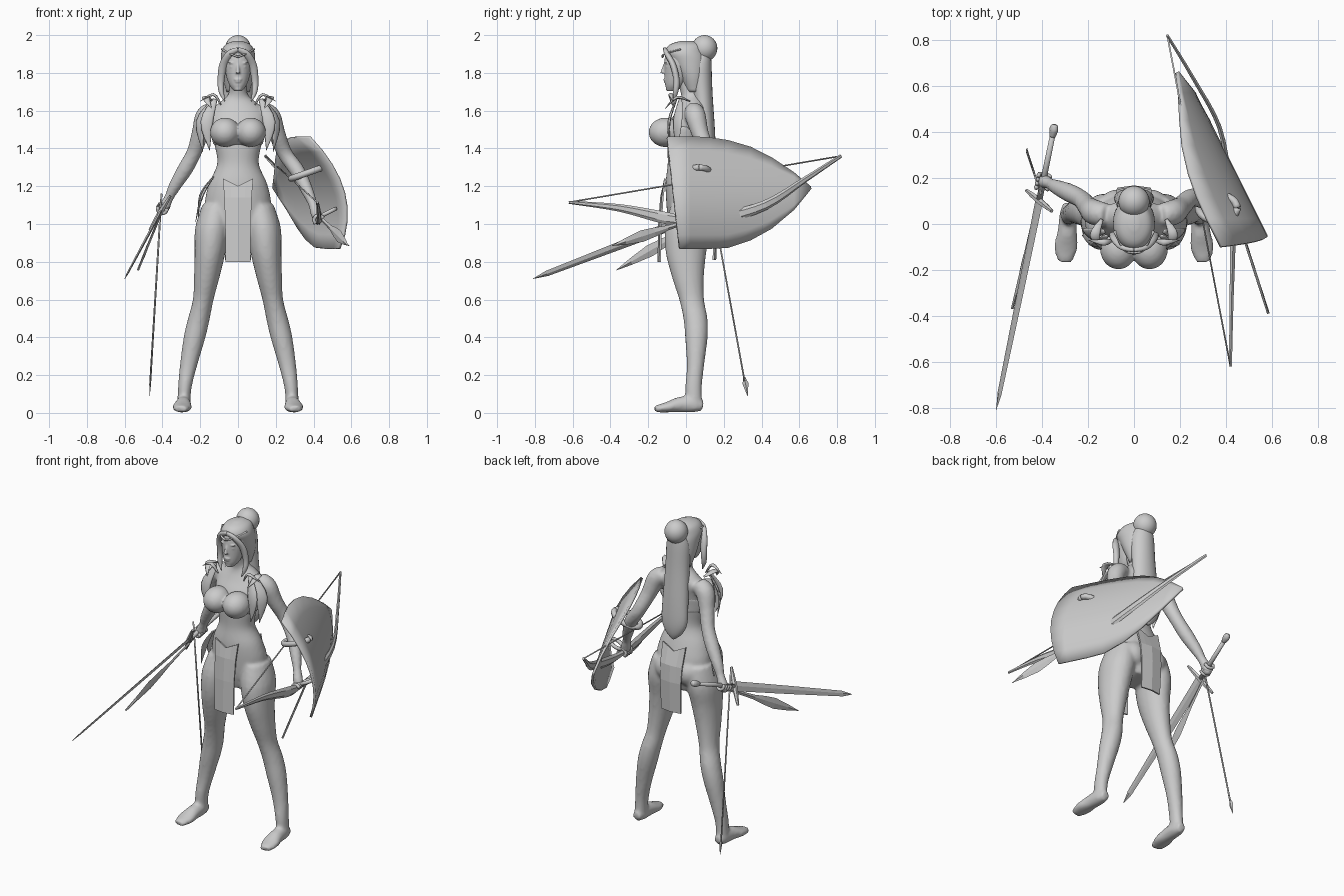
import bpy, bmesh, math
from mathutils import Vector, Matrix

default = bpy.data.objects.get("Cube")
if default:
    bpy.data.objects.remove(default)

grey = bpy.data.materials.new("plain grey")
grey.use_nodes = True
tone = (.6, .6, .6, 1)
grey.diffuse_color = tone
grey.node_tree.nodes["Principled BSDF"].inputs["Base Color"].default_value = tone


def finish(name, bm, smooth=True, voxel=None, relax=3, thickness=None):
    """Turn a bmesh into a named object with optional blending or thickness."""
    bmesh.ops.recalc_face_normals(bm, faces=bm.faces)
    for face in bm.faces:
        face.smooth = smooth
    mesh = bpy.data.meshes.new(name)
    bm.to_mesh(mesh)
    bm.free()
    obj = bpy.data.objects.new(name, mesh)
    bpy.context.collection.objects.link(obj)
    mesh.materials.append(grey)
    if voxel:
        remesh = obj.modifiers.new("blend", 'REMESH')
        remesh.mode = 'VOXEL'
        remesh.voxel_size = voxel
        remesh.use_smooth_shade = True
        soften = obj.modifiers.new("soften", 'SMOOTH')
        soften.iterations = relax
    if thickness:
        solid = obj.modifiers.new("thickness", 'SOLIDIFY')
        solid.thickness = thickness
        solid.offset = 0
    return obj


def curve_through(stations, steps):
    """Catmull-Rom interpolation of stations (x, y, z, half width, half depth)."""
    p = [Vector(s) for s in stations]
    out = []
    for i in range(len(p) - 1):
        a, b, c, d = p[max(i - 1, 0)], p[i], p[i + 1], p[min(i + 2, len(p) - 1)]
        for k in range(steps):
            t = k / steps
            out.append(b + (c - a) * (t / 2) + (a * 2 - b * 5 + c * 4 - d) * (t * t / 2)
                       + (b * 3 - a - c * 3 + d) * (t ** 3 / 2))
    return out + [p[-1]]


def loft(bm, stations, sides=16, across=(1, 0, 0), level=False, steps=4):
    """Skin elliptical rings along a path; level keeps the rings horizontal."""
    path = curve_through(stations, steps)
    rings = []
    for i, s in enumerate(path):
        centre = s.xyz
        ahead, behind = path[min(i + 1, len(path) - 1)], path[max(i - 1, 0)]
        t = Vector((0, 0, 1)) if level else (ahead.xyz - behind.xyz).normalized()
        u = Vector(across)
        u = (u - t * u.dot(t)).normalized()
        v = t.cross(u)
        angles = [math.tau * k / sides for k in range(sides)]
        rings.append([bm.verts.new(centre + u * (max(s[3], .001) * math.cos(a))
                                   + v * (max(s[4], .001) * math.sin(a))) for a in angles])
    for low, high in zip(rings, rings[1:]):
        for k in range(sides):
            n = (k + 1) % sides
            bm.faces.new((low[k], low[n], high[n], high[k]))
    bm.faces.new(rings[0][::-1])
    bm.faces.new(rings[-1])


def ball(bm, centre, size):
    place = Matrix.Translation(centre) @ Matrix.Diagonal((*size, 1))
    bmesh.ops.create_uvsphere(bm, u_segments=24, v_segments=16, radius=1, matrix=place)


def single(name, stations, smooth=True, **options):
    bm = bmesh.new()
    loft(bm, stations, **options)
    return finish(name, bm, smooth)


def flipped(stations, side):
    return [(s[0] * side, *s[1:]) for s in stations]


def upright(rows):
    """Centred rings given as (y, z, half width, half depth)."""
    return [(0, *r) for r in rows]


# Body: torso, legs, feet and arms blended into one skin
torso = upright([(.02, .93, .11, .09), (.02, 1.02, .165, .115), (.015, 1.12, .175, .12),
                 (0, 1.22, .152, .108), (-.01, 1.32, .11, .087), (-.01, 1.42, .125, .09),
                 (0, 1.52, .145, .095), (.03, 1.6, .14, .08), (.035, 1.65, .09, .062),
                 (.025, 1.69, .05, .052), (-.01, 1.78, .046, .046)])
leg = [(.115, .02, 1.1, .075, .1), (.135, .01, .98, .092, .122), (.148, 0, .85, .082, .108),
       (.165, .01, .72, .068, .085), (.184, .03, .6, .055, .066), (.207, .05, .5, .058, .064),
       (.23, .055, .4, .058, .06), (.262, .05, .25, .046, .046), (.282, .04, .13, .036, .044),
       (.287, .045, .02, .034, .042)]
foot = [(.285, .09, .036, .024, .026), (.287, .04, .045, .038, .043), (.29, -.03, .044, .042, .042),
        (.296, -.1, .03, .052, .028), (.303, -.165, .02, .032, .018)]
right_arm = [(-.12, .04, 1.6, .05, .05), (-.17, .05, 1.57, .056, .056), (-.2, .075, 1.48, .046, .046),
             (-.232, .11, 1.38, .04, .04), (-.28, .135, 1.29, .041, .041),
             (-.335, .16, 1.2, .033, .033), (-.365, .175, 1.14, .025, .025),
             (-.39, .185, 1.09, .03, .03), (-.405, .18, 1.05, .02, .02)]
left_arm = [(.12, .04, 1.6, .05, .05), (.17, .05, 1.57, .056, .056), (.205, .075, 1.48, .046, .046),
            (.25, .115, 1.37, .04, .04), (.315, .1, 1.28, .04, .04), (.365, .06, 1.18, .033, .033),
            (.395, .03, 1.11, .025, .025), (.415, .01, 1.05, .03, .03), (.43, 0, 1.01, .02, .02)]
bm = bmesh.new()
loft(bm, torso, sides=32, level=True)
for side in (1, -1):
    loft(bm, flipped(leg, side), sides=20, level=True)
    loft(bm, flipped(foot, side))
    ball(bm, (side * .075, .075, 1.05), (.078, .075, .085))
loft(bm, right_arm, across=(0, 1, 0))
loft(bm, left_arm, across=(0, 1, 0))
finish("body", bm, voxel=.011, relax=4)

# Bandeau top
bm = bmesh.new()
for side in (1, -1):
    ball(bm, (side * .068, -.108, 1.485), (.08, .09, .078))
loft(bm, upright([(-.012, 1.42, .132, .1), (-.01, 1.47, .142, .1), (-.005, 1.52, .148, .1)]),
     sides=32, level=True)
finish("bandeau_top", bm, voxel=.009, relax=4)

# Head with facial features
bm = bmesh.new()
loft(bm, upright([(-.075, 1.703, .02, .024), (-.06, 1.735, .045, .05), (-.042, 1.79, .064, .072),
                  (-.03, 1.86, .074, .085), (-.02, 1.92, .066, .08), (-.015, 1.96, .03, .04)]),
     sides=28, level=True)
loft(bm, [(0, -.108, 1.855, .006, .008), (0, -.122, 1.815, .009, .01), (0, -.126, 1.798, .014, .011)],
     sides=10, level=True)
ball(bm, (0, -.108, 1.765), (.022, .012, .006))
ball(bm, (0, -.106, 1.753), (.018, .012, .006))
ball(bm, (0, -.093, 1.716), (.02, .014, .012))
for side in (1, -1):
    ball(bm, (side * .03, -.098, 1.832), (.015, .01, .007))
    ball(bm, (side * .03, -.102, 1.853), (.023, .011, .005))
finish("head", bm, voxel=.005, relax=2)

# Hair: cap, bun, long tail, face locks and brow band
single("hair_cap", upright([(.045, 1.7, .06, .045), (.035, 1.78, .083, .072), (.015, 1.86, .09, .098),
                            (-.005, 1.91, .088, .105), (0, 1.95, .066, .085), (.005, 1.97, .02, .03)]),
       sides=32, level=True)
single("hair_tail", upright([(.09, 1.93, .04, .04), (.075, 1.85, .072, .06), (.085, 1.7, .076, .055),
                             (.105, 1.5, .084, .048), (.115, 1.37, .085, .042),
                             (.12, 1.3, .055, .03), (.125, 1.26, .01, .01)]), sides=24, level=True)
bm = bmesh.new()
ball(bm, (0, .098, 1.93), (.068, .068, .07))
finish("hair_bun", bm)
lock = [(.0, -.112, 1.925, .012, .01), (.045, -.1, 1.9, .02, .014), (.078, -.068, 1.84, .022, .016),
        (.09, -.05, 1.76, .018, .016), (.088, -.055, 1.7, .014, .014), (.07, -.065, 1.65, .003, .003)]
band = [(0, -.124, 1.885, .006, .007), (.04, -.112, 1.9, .005, .007), (.085, -.03, 1.925, .005, .007)]
for label, side in (("left", 1), ("right", -1)):
    single(label + "_hair_lock", flipped(lock, side), sides=12)
    single(label + "_brow_band", flipped(band, side), sides=8, across=(0, 0, 1))


# Leaf-shaped pads on the shoulders and right hip
def leaf(bm, base, middle, tip, width, across=(1, 0, 0)):
    loft(bm, [(*base, width / 3, .004), (*middle, width, .008), (*tip, .001, .001)],
         sides=8, across=across)


for label, s in (("left", 1), ("right", -1)):
    bm = bmesh.new()
    leaf(bm, (s * .12, -.05, 1.66), (s * .165, -.09, 1.54), (s * .15, -.085, 1.39), .034)
    leaf(bm, (s * .13, -.03, 1.66), (s * .2, -.045, 1.54), (s * .185, -.05, 1.38), .034, (s, 1, 0))
    leaf(bm, (s * .09, -.07, 1.63), (s * .13, -.08, 1.685), (s * .2, -.07, 1.65), .014, (0, 1, 0))
    leaf(bm, (s * .14, .02, 1.65), (s * .17, -.05, 1.67), (s * .14, -.11, 1.61), .022)
    finish(label + "_shoulder_leaves", bm)
bm = bmesh.new()
leaf(bm, (-.13, -.07, 1.25), (-.19, -.055, 1.15), (-.225, -.05, 1.01), .036, (0, 1, 0))
leaf(bm, (-.14, -.03, 1.24), (-.198, .0, 1.15), (-.21, .02, 1.03), .036, (0, 1, 0))
finish("hip_leaves", bm)


# Loincloth panels
def panel(name, profile):
    bm = bmesh.new()
    rows = []
    for n, (y, z, half) in enumerate(profile):
        cols = [-1, -.5, 0, .5, 1]
        rows.append([bm.verts.new((c * half, y * (1 - .06 * abs(c)),
                                   z - (.04 * (1 - abs(c)) if n == 0 else 0))) for c in cols])
    for top, low in zip(rows, rows[1:]):
        for k in range(4):
            bm.faces.new((top[k], top[k + 1], low[k + 1], low[k]))
    finish(name, bm, smooth=False, thickness=.01)


panel("front_loincloth", [(-.118, 1.24, .08), (-.132, 1.14, .072), (-.142, 1, .067), (-.146, .8, .066)])
panel("back_loincloth", [(.122, 1.22, .08), (.155, 1.1, .076), (.163, 1, .072), (.155, .81, .068)])

# Shield: pointed outline bent around its long axis
bm = bmesh.new()
spans = [(-.1, 1.46, .87), (.02, 1.46, .87), (.12, 1.455, .87), (.22, 1.44, .875), (.34, 1.405, .915),
         (.45, 1.35, .975), (.57, 1.27, 1.075), (.66, 1.195, 1.185)]
columns = []
for n, (y, high, low) in enumerate(spans):
    column = []
    for k in range(9):
        z = low + (high - low) * k / 8
        along = y + (.065 * (1 - k / 8) if n == 0 else 0)
        column.append(bm.verts.new((.544 - along / 2 + .005 - 1.19 * (z - 1.03) ** 2, along, z)))
    columns.append(column)
for a, b in zip(columns, columns[1:]):
    for k in range(8):
        bm.faces.new((a[k], b[k], b[k + 1], a[k + 1]))
finish("shield", bm, thickness=.014)


# Shield straps
def strap(name, centre, reach, depth, thick):
    ring = []
    for k in range(13):
        a = math.tau * k / 12
        spot = Vector(centre) + Vector(reach) * math.cos(a) + Vector((0, depth, 0)) * math.sin(a)
        ring.append((*spot, thick, thick))
    single(name, ring, sides=8, across=(-.4, 0, 1), steps=2)


strap("forearm_strap", (.365, .07, 1.27), (.085, 0, .03), .055, .017)
strap("grip_strap", (.475, .02, 1.06), (.04, 0, .02), .03, .011)

# Sword: blade, guard, grip and pommel on one axis
pommel, point = Vector((-.345, .43, 1.185)), Vector((-.6, -.81, .71))
flat = Vector((.11, -.09, .18))


def on_sword(t, a, b):
    return (*pommel.lerp(point, t), a, b)


single("sword_blade", [on_sword(.27, .03, .008), on_sword(.6, .025, .007), on_sword(.94, .017, .005),
                       on_sword(1, .001, .001)], False, sides=4, across=flat, steps=1)
single("sword_grip", [on_sword(.02, .012, .012), on_sword(.27, .014, .014)], sides=10, across=flat, steps=1)
single("sword_pommel", [on_sword(0, .014, .014), on_sword(.015, .022, .018), on_sword(.04, .014, .014)],
       sides=8, across=flat)
guard = pommel.lerp(point, .265)
single("sword_guard", [(*(guard + flat * k), w, w) for k, w in ((-.5, .008), (0, .016), (.5, .008))],
       False, sides=6, across=point - pommel, steps=2)

# Leaf daggers, one in each hand
for label, base, tip in (("right", (-.41, .14, 1.05), (-.53, -.37, .755)),
                         ("left", (.44, .06, 1.03), (.585, -.39, .885))):
    a, b = Vector(base), Vector(tip)
    single(label + "_dagger", [(*a.lerp(b, t), w, .006) for t, w in ((0, .01), (.35, .014), (.65, .032), (1, .001))],
           False, sides=4, across=(.2, 0, 1), steps=2)

# Arrow hanging from the right hand
single("arrow_shaft", [(-.405, .13, 1.16, .005, .005), (-.464, .31, .17, .005, .005)], sides=6, steps=1)
single("arrow_head", [(-.463, .308, .19, .005, .004), (-.465, .315, .155, .016, .005),
                      (-.468, .326, .09, .001, .001)], False, sides=4, across=(0, 1, 0), steps=1)

# Bow and string
bow = [(.42, -.62, 1.115, .008, .007), (.424, -.35, 1.085, .02, .01), (.43, -.1, 1.03, .032, .013),
       (.425, .02, 1.02, .017, .015), (.415, .18, 1.03, .03, .013), (.372, .42, 1.1, .026, .011),
       (.26, .63, 1.235, .016, .009), (.145, .82, 1.36, .01, .007)]
single("bow", bow, False, sides=6, across=(0, 0, 1))
single("bow_string", [(*s[:3], .004, .004) for s in (bow[0], bow[-1])], sides=6, across=(0, 0, 1), steps=1)


# Fingers curled round the held grips
def fingers(name, centre, axis, start):
    axis = Vector(axis).normalized()
    u = Vector(start)
    u = (u - axis * u.dot(axis)).normalized()
    v = axis.cross(u)
    bm = bmesh.new()
    for i in range(4):
        knuckle = Vector(centre) + axis * (.019 * (i - 1.5))
        arc = [knuckle + (u * math.cos(a) + v * math.sin(a)) * .026 for a in (0, .9, 1.8, 2.7, 3.6)]
        loft(bm, [(*p, .0095, .0095) for p in arc], sides=8, across=axis, steps=2)
    finish(name, bm)


fingers("right_fingers", pommel.lerp(point, .2), point - pommel, (-1, 0, .4))
fingers("left_fingers", (.428, 0, 1.02), (0, -1, 0), (1, 0, .4))
